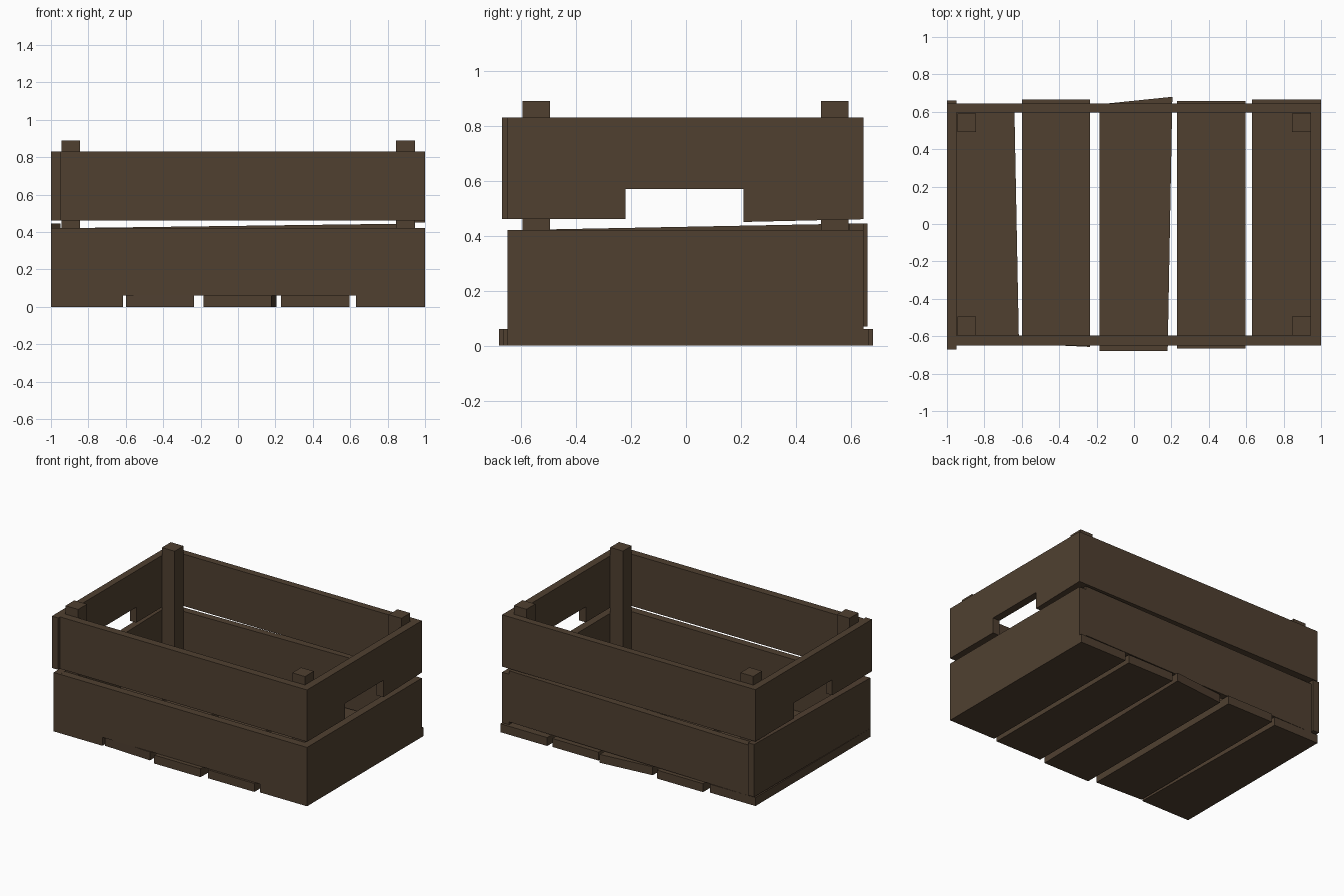
import bpy, bmesh
from mathutils import Vector

if "Cube" in bpy.data.objects:
    bpy.data.objects.remove(bpy.data.objects["Cube"])

wood = bpy.data.materials.new("brown_wood")
wood.diffuse_color = (0.08, 0.051, 0.03, 1)
wood.use_nodes = True
wood.node_tree.nodes["Principled BSDF"].inputs["Base Color"].default_value = wood.diffuse_color


def prism(name, outline, axis, lo, hi):
    """Extrude a 2D outline along an axis; the outline uses the other two axes in order."""
    bm = bmesh.new()

    def place(p, d):
        c = list(p)
        c.insert("xyz".index(axis), d)
        return Vector(c)

    face = bm.faces.new([bm.verts.new(place(p, lo)) for p in outline])
    ext = bmesh.ops.extrude_face_region(bm, geom=[face])
    verts = [v for v in ext["geom"] if isinstance(v, bmesh.types.BMVert)]
    bmesh.ops.translate(bm, verts=verts, vec=place((0, 0), hi - lo))
    bmesh.ops.recalc_face_normals(bm, faces=bm.faces)
    mesh = bpy.data.meshes.new(name)
    bm.to_mesh(mesh)
    bm.free()
    mesh.materials.append(wood)
    obj = bpy.data.objects.new(name, mesh)
    bpy.context.collection.objects.link(obj)
    return obj


def rect(a0, a1, b0, b1):
    return [(a0, b0), (a1, b0), (a1, b1), (a0, b1)]


# Floor slats, slightly crooked: front-left, front-right, back-right, back-left
slats = [
    [(-1, -0.65), (-0.615, -0.65), (-0.64, 0.645), (-1, 0.645)],
    [(-0.6, -0.64), (-0.235, -0.657), (-0.235, 0.665), (-0.6, 0.665)],
    [(-0.185, -0.68), (0.18, -0.68), (0.205, 0.68), (-0.185, 0.64)],
    [(0.23, -0.665), (0.595, -0.665), (0.595, 0.657), (0.23, 0.657)],
    [(0.63, -0.65), (1, -0.65), (1, 0.665), (0.63, 0.665)],
]
for i, outline in enumerate(slats, 1):
    prism(f"floor_slat_{i}", outline, "z", 0, 0.06)

# Long front and back boards (the lower back one is tilted)
prism("front_lower_board", rect(-0.95, 0.945, 0.06, 0.42), "y", -0.65, -0.595)
prism("back_lower_board", [(-0.95, 0.06), (0.945, 0.08), (0.945, 0.445), (-0.95, 0.42)],
      "y", 0.595, 0.645)
for name, y0, y1 in (("front", -0.65, -0.595), ("back", 0.595, 0.645)):
    prism(f"{name}_upper_board", rect(-0.95, 0.945, 0.46, 0.83), "y", y0, y1)

# Lower end boards
prism("right_lower_board", rect(-0.65, 0.645, 0.06, 0.42), "x", 0.945, 1)
prism("left_lower_board", [(-0.65, 0.06), (0.66, 0.07), (0.66, 0.445), (-0.65, 0.42)],
      "x", -1, -0.95)


# Upper end boards with a handle notch in the bottom edge
def handle_board(name, y0, y1, dip, x0, x1):
    prism(name, [(y0, 0.46), (-0.22, 0.46), (-0.22, 0.57), (0.21, 0.57),
                 (0.21, dip), (y1, 0.46), (y1, 0.83), (y0, 0.83)], "x", x0, x1)


handle_board("right_upper_board", -0.65, 0.645, 0.45, 0.945, 1)
handle_board("left_upper_board", -0.67, 0.645, 0.46, -1, -0.95)

# Corner posts
for xn, x in (("left", -0.895), ("right", 0.895)):
    for yn, y in (("front", -0.545), ("back", 0.542)):
        prism(f"{yn}_{xn}_post", rect(x - 0.05, x + 0.05, y - 0.05, y + 0.05),
              "z", 0.06, 0.89)
